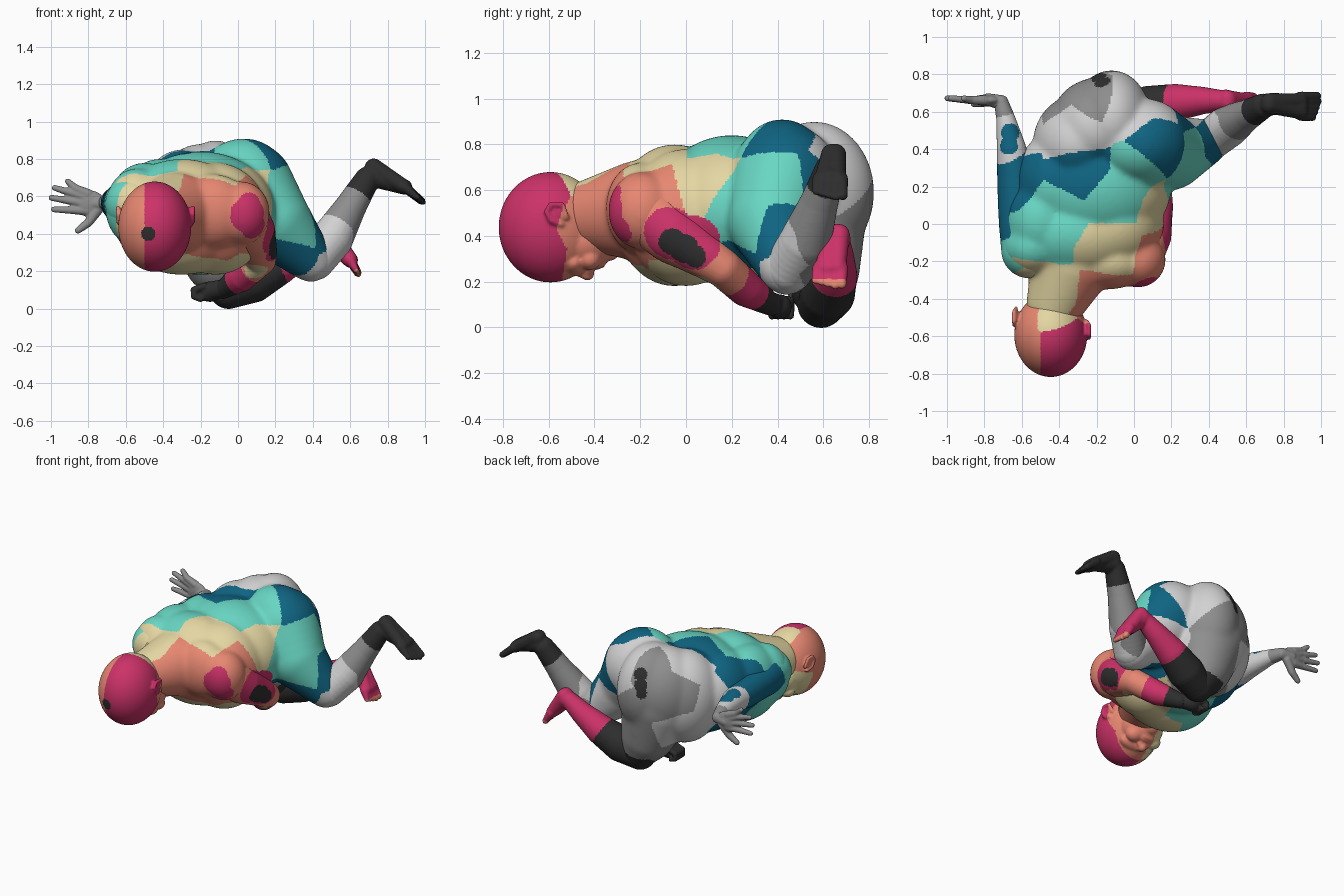
import bpy, bmesh
from mathutils import Vector, Matrix

# ---- flat colours (sRGB 0-255 turned to linear) ----
COLS = {'m': ('magenta', 204, 50, 104), 's': ('salmon', 232, 136, 114), 'c': ('cream', 228, 214, 162),
        't': ('teal', 104, 214, 195), 'b': ('deep blue', 15, 100, 130), 'l': ('light grey', 210, 210, 210),
        'g': ('mid grey', 142, 142, 142), 'k': ('charcoal', 46, 46, 46)}
MATS = {}
for key, (name, *rgb) in COLS.items():
    mat = bpy.data.materials.new(name)
    mat.diffuse_color = [((v / 255 + .055) / 1.055) ** 2.4 for v in rgb] + [1]
    MATS[key] = mat


def ball(bm, x, y, z, rx, ry=None, rz=None):
    m = Matrix.Translation((x, y, z)) @ Matrix.Diagonal((rx, ry or rx, rz or rx, 1))
    bmesh.ops.create_icosphere(bm, subdivisions=5 if rx > .12 else 3, radius=1, matrix=m)


def chain(bm, pts, step=.3):
    """Tapered limb: balls swept along points (x, y, z, radius)."""
    for a, b in zip(pts, pts[1:]):
        a, b = Vector(a), Vector(b)
        n = max(2, int((b.xyz - a.xyz).length / (step * min(a.w, b.w))) + 1)
        for i in range(n + 1):
            ball(bm, *a.lerp(b, i / n))


def skin(name, build, seeds, voxel=.011, smooth=6):
    """Fuse the blobs into one skin and colour each face by its nearest patch centre.
    A seed with a fifth value is a spot of that radius, which wins inside it."""
    bm = bmesh.new()
    build(bm)
    me = bpy.data.meshes.new(name)
    bm.to_mesh(me)
    bm.free()
    ob = bpy.data.objects.new(name, me)
    bpy.context.collection.objects.link(ob)
    r = ob.modifiers.new('fuse', 'REMESH')
    r.mode, r.voxel_size = 'VOXEL', voxel
    s = ob.modifiers.new('soften', 'SMOOTH')
    s.factor, s.iterations = .5, smooth
    dg = bpy.context.evaluated_depsgraph_get()
    new = bpy.data.meshes.new_from_object(ob.evaluated_get(dg))
    ob.modifiers.clear()
    ob.data = new
    new.materials.clear()
    keys = sorted({k[0] for k in seeds})
    for k in keys:
        new.materials.append(MATS[k])
    plain = [(k[0], Vector(k[1:4])) for k in seeds if len(k) == 4]
    spots = [(k[0], Vector(k[1:4]), k[4]) for k in seeds if len(k) == 5]
    for f in new.polygons:
        c = f.center
        col = min(plain, key=lambda q: (q[1] - c).length_squared)[0]
        for k, p, rad in spots:
            if (p - c).length < rad:
                col = k
        f.material_index = keys.index(col)
    new.shade_smooth()
    return ob


# patches that run across the far shoulder onto the arm
SHOULDER = [('m', .05, -.31, .5, .095), ('m', .08, -.28, .44, .07), ('m', .06, -.3, .56, .06)]
UPPER_ARM = [('m', .19, -.07, .41, .12), ('m', .19, .03, .37, .12), ('k', .18, -.06, .375, .06),
             ('k', .19, -.01, .345, .065), ('k', .19, .04, .31, .05)]


# ---- torso with seat and both thighs ----
def torso(bm):
    for e in [(-.3, -.05, .49, .37, .26, .31), (-.12, -.0, .48, .28, .26, .3), (-.54, -.12, .54, .17, .16, .21),
              (-.5, .02, .56, .19, .24, .22), (.02, -.19, .51, .15, .15, .17), (-.14, -.2, .52, .22, .15, .2),
              (-.2, .2, .51, .4, .34, .33), (-.42, .22, .53, .22, .27, .27),
              (-.12, .56, .59, .21, .262, .31), (-.2, .52, .57, .25, .26, .31), (-.3, .43, .53, .24, .26, .32),
              (.03, .42, .66, .25, .21, .25)]:
        ball(bm, *e)
    chain(bm, [(-.42, -.42, .49, .155), (-.33, -.2, .51, .22)])
    chain(bm, [(.06, .43, .65, .24), (.19, .38, .47, .2), (.39, .44, .26, .12)])
    chain(bm, [(-.17, .54, .5, .25), (-.11, .58, .26, .18), (-.05, .6, .12, .11)])


skin('torso', torso, [
    # back and shoulders
    ('c', -.54, -.29, .68), ('c', -.12, -.13, .77), ('s', -.18, -.4, .62), ('s', .1, -.13, .55),
    ('s', -.2, -.3, .4), ('t', -.52, -.1, .74), ('c', -.42, -.36, .6), ('s', -.3, -.42, .5), ('t', -.42, .05, .8),
    ('t', -.1, .12, .84), ('b', -.3, .29, .84), ('t', -.7, -.1, .55), ('t', .02, .25, .88),
    ('c', .13, .08, .62), ('b', .15, .42, .85),
    # chest and belly
    ('c', -.3, -.12, .24), ('t', -.55, 0, .28), ('t', -.32, .18, .2), ('c', -.08, .08, .22),
    ('b', -.5, .25, .4), ('b', -.55, .22, .6), ('c', -.5, -.28, .45),
    # far thigh
    ('t', .22, .2, .55), ('t', .26, .4, .62), ('t', .3, .3, .42), ('b', .28, .27, .27),
    ('b', .38, .43, .4), ('b', .2, .56, .62), ('l', .12, .62, .7), ('l', .45, .46, .2), ('l', .25, .58, .4),
    # near seat and thigh
    ('l', -.32, .47, .8), ('l', -.5, .42, .52), ('g', -.34, .66, .62), ('g', -.22, .72, .88),
    ('l', -.03, .64, .82), ('l', .06, .72, .66), ('g', -.06, .8, .48), ('l', -.38, .6, .38), ('g', -.1, .72, .3),
    ('g', -.2, .5, .2), ('k', -.05, .6, .03),
    ('k', -.17, .76, .77, .045), ('k', -.19, .79, .71, .045), ('k', -.2, .79, .65, .035)] + SHOULDER + UPPER_ARM,
    smooth=30)


# ---- head, face and ears ----
def head(bm):
    ball(bm, -.445, -.592, .438, .195, .226, .241)
    ball(bm, -.43, -.44, .38, .145, .14, .13)
    ball(bm, -.425, -.34, .35, .07, .06, .06)
    ball(bm, -.43, -.49, .285, .13, .06, .06)
    chain(bm, [(-.43, -.48, .25, .022), (-.43, -.43, .235, .03)])
    for s in (-1, 1):
        ball(bm, -.43 + s * .025, -.425, .25, .02, .02, .02)
        ball(bm, -.43 + s * .065, -.465, .268, .035, .022, .02)
        ball(bm, -.43 + s * .075, -.42, .3, .06, .05, .05)
    for k in (0, 1):
        ball(bm, -.43, -.385 + k * .02, .268 + k * .008, .05, .012, .016)
    # ear rims: bent rolls around a thin shell
    for x, y in ((-.252, -.565), (-.63, -.495)):
        out = .012 if x > -.4 else -.012
        ball(bm, x, y, .5, .014, .04, .04)
        chain(bm, [(x, y + .045, .48, .011), (x + out, y + .025, .538, .012), (x + out, y - .025, .54, .012),
                   (x + out, y - .046, .505, .011), (x + out, y - .022, .465, .012), (x, y + .02, .45, .013)])


skin('head', head, [
    ('m', -.34, -.7, .55), ('m', -.34, -.7, .3), ('s', -.66, -.7, .55), ('s', -.66, -.7, .3),
    ('s', -.24, -.36, .45), ('s', -.34, -.36, .25), ('c', -.42, -.36, .66), ('c', -.58, -.36, .36),
    ('s', -.62, -.4, .55), ('k', -.48, -.81, .4, .04)], .008, 4)


# ---- arms ----
def near_arm(bm):
    chain(bm, [(-.56, -.14, .56, .15), (-.615, .05, .56, .112), (-.635, .25, .56, .098), (-.655, .4, .57, .08),
               (-.685, .56, .57, .052), (-.71, .65, .565, .04)])


skin('near_arm', near_arm, [
    ('c', -.55, -.29, .6), ('t', -.62, -.17, .6), ('b', -.64, -.01, .56), ('b', -.64, .28, .6), ('l', -.6, .4, .5),
    ('l', -.7, .4, .64), ('l', -.67, .5, .57), ('g', -.71, .66, .57), ('b', -.67, .42, .64, .05),
    ('b', -.66, .49, .62, .05)], .009)


def far_arm(bm):
    chain(bm, [(.0, -.18, .52, .15), (.07, -.06, .41, .13), (.11, .09, .31, .1), (.12, .16, .26, .085),
               (.02, .26, .17, .08), (-.08, .37, .1, .05)])


skin('far_arm', far_arm, [
    ('s', .05, -.14, .55), ('s', .1, .05, .3), ('s', .0, -.2, .4), ('s', .15, .18, .22), ('m', .05, .27, .16),
    ('k', -.07, .36, .1), ('c', .09, .09, .2, .07)] + SHOULDER + UPPER_ARM, .009)


# ---- hands ----
def open_hand(bm):
    ball(bm, -.79, .662, .56, .08, .03, .072)
    for dz, tx, tz in ((-.038, -.985, .53), (-.006, -.998, .592), (.026, -.98, .645), (.052, -.91, .68)):
        chain(bm, [(-.8, .662, .56 + dz, .027), (-.87, .662, (.56 + dz) * .55 + tz * .45, .022), (tx, .672, tz, .016)])
    chain(bm, [(-.75, .66, .53, .03), (-.8, .65, .46, .024), (-.855, .642, .418, .018)])
    chain(bm, [(-.71, .65, .565, .04), (-.78, .665, .56, .034)])


skin('open_hand', open_hand, [('g', 0, 0, 0)], .006, 3)


def closed_hand(bm):
    ball(bm, -.15, .41, .09, .07, .052, .055)
    chain(bm, [(-.07, .36, .11, .05), (-.14, .4, .095, .05)])
    for i in range(4):
        y = .375 + i * .027
        chain(bm, [(-.18, y, .12, .02), (-.235, y, .1, .019), (-.235, y, .065, .018), (-.2, y, .05, .016)])


skin('closed_hand', closed_hand, [('k', 0, 0, 0)], .007, 3)


# ---- lower legs and feet ----
def foot(bm, ankle, heel, ball_pt, tip):
    """Two swept rolls side by side, plus five toes spread along y."""
    for s in (-1, 1):
        chain(bm, [(*ankle, .055), (heel[0], heel[1] + s * .008, heel[2], .048),
                   (ball_pt[0], ball_pt[1] + s * .03, ball_pt[2], .04)])
    chain(bm, [(*ankle, .06), (*ball_pt, .042)])
    for i in range(5):
        dy = (i - 2) * .03
        t = Vector(tip).lerp(Vector(ball_pt), .1 * abs(i - 3))
        chain(bm, [(ball_pt[0], ball_pt[1] + dy * .85, ball_pt[2], .028),
                   (t.x, t.y + dy, t.z, .016 + .006 * (i == 4))])


def far_shin(bm):
    chain(bm, [(.41, .45, .26, .11), (.5, .52, .37, .115), (.6, .58, .54, .085), (.69, .63, .69, .068)])
    foot(bm, (.72, .64, .71), (.725, .645, .755), (.89, .63, .65), (.99, .625, .568))


skin('far_lower_leg', far_shin, [
    ('l', .42, .42, .22), ('l', .49, .48, .36), ('g', .57, .6, .38), ('g', .6, .57, .52), ('g', .45, .6, .25),
    ('k', .7, .63, .68), ('k', .9, .63, .65)], .008, 5)


def near_shin(bm):
    chain(bm, [(-.05, .59, .102, .105), (.08, .62, .15, .12), (.22, .65, .225, .1), (.36, .66, .31, .075),
               (.46, .66, .375, .058)])
    foot(bm, (.49, .66, .385), (.5, .66, .405), (.6, .63, .26), (.645, .62, .182))


skin('near_lower_leg', near_shin, [
    ('k', -.05, .6, .08), ('k', .11, .63, .16), ('m', .31, .66, .28), ('m', .5, .66, .4), ('m', .6, .64, .27),
    ('s', .67, .63, .14)], .008, 5)
